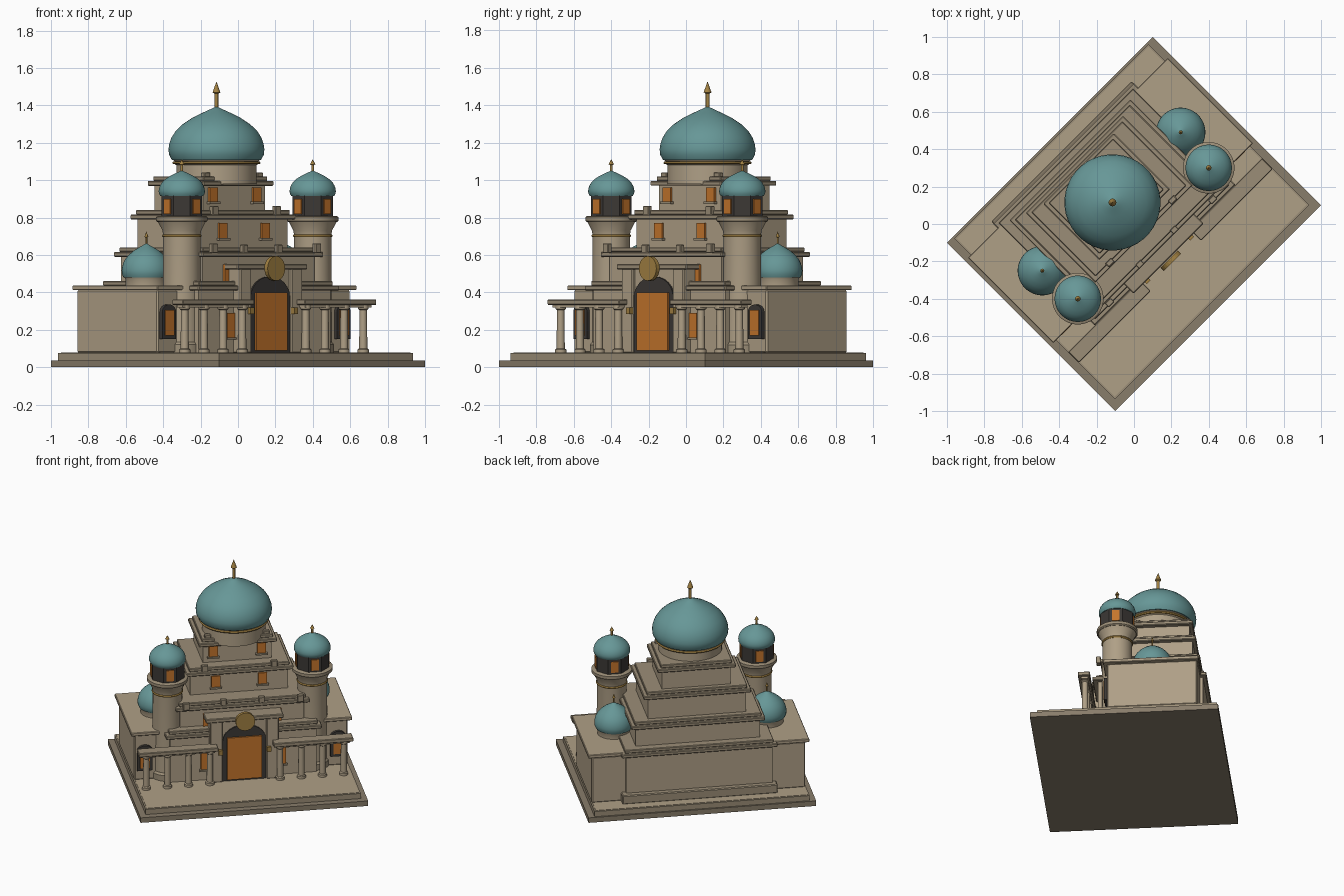
import bpy, bmesh, math
from mathutils import Matrix, Vector

if "Cube" in bpy.data.objects:
    bpy.data.objects.remove(bpy.data.objects["Cube"])

# Built square to the axes with the front at -y, then turned 45 degrees
TURN = Matrix.Rotation(math.radians(45), 4, 'Z')


def mat(name, r, g, b):
    m = bpy.data.materials.new(name)
    m.diffuse_color = (r, g, b, 1)
    m.use_nodes = True
    m.node_tree.nodes["Principled BSDF"].inputs["Base Color"].default_value = m.diffuse_color
    return m


STONE = mat("warm_stone", .43, .35, .24)
TRIM = mat("trim_stone", .33, .27, .185)
BASE = mat("base_stone", .25, .205, .145)
TEAL = mat("teal_tile", .135, .31, .31)
DARK = mat("dark_opening", .045, .04, .036)
ORANGE = mat("orange_glow", .56, .18, .025)
GOLD = mat("gold", .36, .22, .055)


def finish(bm, name, material):
    bmesh.ops.recalc_face_normals(bm, faces=bm.faces)
    bm.transform(TURN)
    me = bpy.data.meshes.new(name)
    bm.to_mesh(me)
    bm.free()
    me.materials.append(material)
    ob = bpy.data.objects.new(name, me)
    bpy.context.collection.objects.link(ob)
    return ob


def box(name, x0, x1, y0, y1, z0, z1, material, bevel=0):
    bm = bmesh.new()
    bmesh.ops.create_cube(bm, size=1)
    for v in bm.verts:
        v.co = Vector(((x0 + x1) / 2 + v.co.x * (x1 - x0),
                       (y0 + y1) / 2 + v.co.y * (y1 - y0),
                       (z0 + z1) / 2 + v.co.z * (z1 - z0)))
    if bevel:
        bmesh.ops.bevel(bm, geom=bm.edges[:], offset=bevel, segments=1, affect='EDGES')
    return finish(bm, name, material)


def lathe(name, x, y, profile, material, sides=32, smooth=True):
    """Revolve (radius, height) points around a vertical axis."""
    bm = bmesh.new()
    rings = []
    for r, z in profile:
        rings.append([bm.verts.new((x + r * math.cos(a), y + r * math.sin(a), z))
                      for a in ((i + .5) * math.tau / sides for i in range(sides))])
    for a, b in zip(rings, rings[1:]):
        for i in range(sides):
            j = (i + 1) % sides
            bm.faces.new((a[i], a[j], b[j], b[i]))
    bm.faces.new(rings[0])
    bm.faces.new(rings[-1])
    ob = finish(bm, name, material)
    if smooth:
        bpy.ops.object.select_all(action='DESELECT')
        ob.select_set(True)
        bpy.context.view_layer.objects.active = ob
        bpy.ops.object.shade_smooth_by_angle(angle=math.radians(35))
    return ob


def arch_plate(name, x, half, y0, y1, z0, z1, material):
    """Upright slab with a rounded top."""
    bm = bmesh.new()
    pts = [(x - half, z0), (x + half, z0)]
    for i in range(13):
        a = math.pi * i / 12
        pts.append((x + half * math.cos(a), z1 - half * .75 * (1 - math.sin(a))))
    face = bm.faces.new([bm.verts.new((px, y0, pz)) for px, pz in pts])
    ext = bmesh.ops.extrude_face_region(bm, geom=[face])
    for v in ext['geom']:
        if isinstance(v, bmesh.types.BMVert):
            v.co.y = y1
    return finish(bm, name, material)


def finial(name, x, y, z0, z1, r):
    h = z1 - z0
    lathe(name, x, y, [(r, z0 - .02), (r, z0 + h * .55), (r * 2.1, z0 + h * .6),
                       (r * .1, z1)], GOLD, 12)


def dome(name, x, y, r, z0, h):
    shape = [(.93, 0), (.99, .1), (1, .2), (.985, .3), (.94, .42), (.85, .55),
             (.7, .68), (.5, .8), (.3, .89), (.13, .96), (.04, 1)]
    lathe(name, x, y, [(r * a, z0 + h * b) for a, b in shape], TEAL, 40)


# Stepped platform
box("platform_lower", -.778, .778, -.636, .636, 0, .037, BASE)
box("platform_upper", -.735, .735, -.59, .625, .037, .075, TRIM)
box("platform_paving", -.725, .725, -.58, .615, .075, .078, STONE)

# Side wings
for s, side in ((-1, "left"), (1, "right")):
    xs = sorted((s * .4, s * .73))
    box(side + "_wing", *xs, -.12, .49, .075, .415, STONE, .008)
    xs = sorted((s * .4, s * .755))
    box(side + "_wing_roof", *xs, -.145, .5, .412, .437, STONE, .004)
    arch_plate(side + "_wing_window_frame", s * .66, .052, -.14, -.11, .15, .335, DARK)
    box(side + "_wing_window", s * .66 - .033, s * .66 + .033, -.146, -.13, .17, .305, ORANGE)

# Central stepped tiers: half width, front, back, bottom, top
tiers = [(.50, -.20, .51, .075, .44), (.425, -.155, .46, .43, .62),
         (.335, -.04, .425, .61, .82), (.235, .03, .395, .81, 1.0)]
for i, (hw, f, b, z0, z1) in enumerate(tiers):
    n = "tier_%d" % (i + 1)
    box(n + "_wall", -hw, hw, f, b, z0, z1 - .03, STONE)
    box(n + "_cornice", -hw - .032, hw + .032, f - .035, b + .025, z1 - .03, z1 - .004, TRIM, .005)
    box(n + "_upper_ledge", -hw - .008, hw + .008, f - .012, b + .006, z1 - .004, z1 + .02, TRIM, .004)
box("rear_plinth", -.53, .53, .40, .55, .075, .14, TRIM, .006)

# Tier windows: offset, wall front, bottom, top
for i, (u, f, z0, z1) in enumerate([(.26, -.2, .16, .29), (.237, -.155, .455, .55),
                                    (.16, -.04, .69, .77), (.165, .03, .885, .96)]):
    for s in (-1, 1):
        n = "tier_%d_window_%s" % (i + 1, "left" if s < 0 else "right")
        box(n, s * u - .03, s * u + .03, f - .012, f + .01, z0, z1, ORANGE)
        box(n + "_sill", s * u - .04, s * u + .04, f - .022, f + .01, z0 - .012, z0, TRIM)

# Parapet posts on the ledges
for n, u, y, z in (("lower", .39, -.205, .61), ("middle", .237, -.055, .81), ("upper", .2, .045, .99)):
    for s in (-1, 1):
        box(n + "_parapet_post", s * u - .022, s * u + .022, y - .015, y + .015, z, z + .052, TRIM, .004)
for s in (-1, 1):
    box("inner_parapet_post", s * .13 - .02, s * .13 + .02, -.19, -.16, .61, .655, TRIM, .004)

# Main dome on its drum
lathe("main_drum", 0, .163, [(.215, .98), (.215, 1.08), (.23, 1.09), (.23, 1.1)], STONE, 40)
lathe("main_drum_band", 0, .163, [(.232, 1.085), (.237, 1.092), (.232, 1.1)], GOLD, 40)
lathe("main_dome_collar", 0, .163, [(.22, 1.095), (.235, 1.112)], STONE, 40)
dome("main_dome", 0, .163, .257, 1.108, .282)
finial("main_finial", 0, .163, 1.385, 1.525, .01)

for s, side in ((-1, "left"), (1, "right")):
    # Small wing dome
    x, y = s * .523, .17
    lathe(side + "_wing_drum", x, y, [(.112, .43), (.112, .47), (.118, .482)], STONE)
    dome(side + "_wing_dome", x, y, .132, .48, .18)
    finial(side + "_wing_finial", x, y, .655, .725, .005)

    # Front tower
    x, y = s * .495, -.07
    lathe(side + "_tower_foot", x, y, [(.115, .075), (.115, .12), (.104, .135)], TRIM, 24)
    lathe(side + "_tower_shaft", x, y, [(.104, .075), (.1, .7), (.104, .73), (.13, .78)], STONE, 24)
    lathe(side + "_tower_band", x, y, [(.103, .695), (.107, .702), (.103, .71)], GOLD, 24)
    lathe(side + "_tower_balcony", x, y, [(.13, .775), (.138, .782), (.138, .803), (.13, .808)], TRIM, 32)
    lathe(side + "_tower_lantern", x, y, [(.117, .8), (.117, .925)], DARK, 8, False)
    for k in range(4):
        cx = x + .108 * math.cos(k * math.pi / 2)
        cy = y + .108 * math.sin(k * math.pi / 2)
        wx, wy = ((.006, .026) if k % 2 == 0 else (.026, .006))
        box(side + "_lantern_window", cx - wx, cx + wx, cy - wy, cy + wy, .82, .9, ORANGE)
    dome(side + "_tower_dome", x, y, .124, .915, .135)
    finial(side + "_tower_finial", x, y, 1.045, 1.11, .007)

    # Front colonnade
    xs = sorted((s * .19, s * .733))
    box(side + "_canopy", *xs, -.316, -.235, .333, .362, TRIM, .004)
    box(side + "_canopy_beam", xs[0] + .02, xs[1] - .02, -.295, -.25, .318, .334, STONE)
    for u in (.24, .385, .53, .675):
        lathe(side + "_column", s * u, -.272, [(.03, .075), (.03, .095), (.022, .1), (.02, .305),
                                               (.029, .312), (.029, .335)], STONE, 12)

    # Portal piers and door lamps
    box(side + "_portal_pier", *sorted((s * .15, s * .235)), -.255, -.15, .075, .53, STONE, .006)
    box(side + "_door_lamp", s * .165 - .014, s * .165 + .014, -.275, -.25, .285, .32, GOLD)

# Portal with arched doorway
box("portal_wall", -.2, .2, -.235, -.15, .075, .53, STONE)
box("portal_cornice", -.265, .265, -.262, -.15, .522, .552, TRIM, .005)
arch_plate("door_arch", 0, .148, -.245, -.22, .078, .485, DARK)
box("door", -.118, .118, -.256, -.24, .09, .4, ORANGE)

# Gold disc above the door
bm = bmesh.new()
bmesh.ops.create_cone(bm, cap_ends=True, segments=24, radius1=.066, radius2=.066, depth=.024,
                      matrix=Matrix.Translation((0, -.278, .528)) @ Matrix.Rotation(math.pi / 2, 4, 'X'))
finish(bm, "portal_disc", GOLD)
